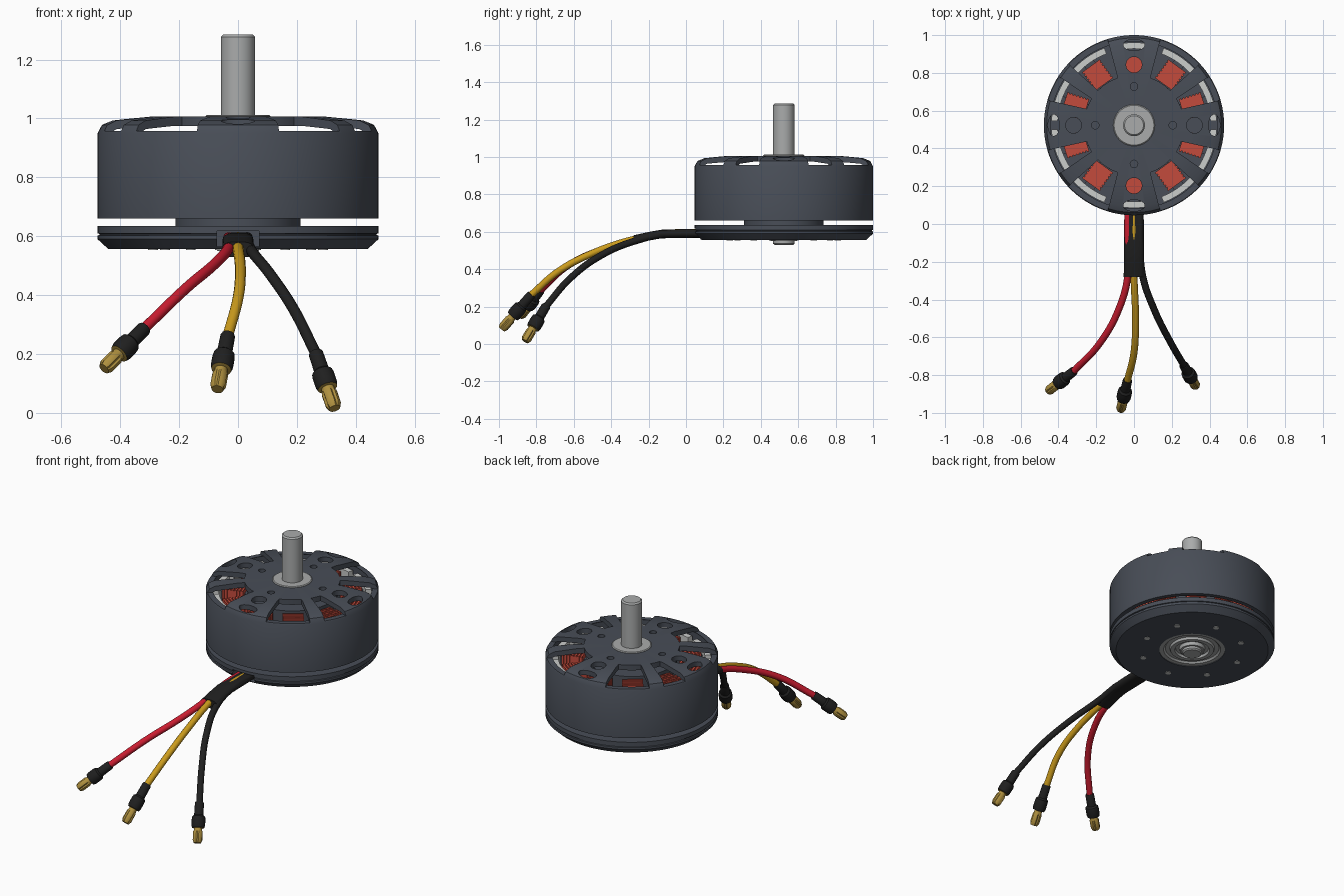
import bpy, bmesh, math
from math import sin, cos, radians, pi
from mathutils import Vector, Matrix

if "Cube" in bpy.data.objects:
    bpy.data.objects.remove(bpy.data.objects["Cube"])

CENTRE = Vector((0, 0.523, 0))


def material(name, r, g, b):
    m = bpy.data.materials.new(name)
    m.use_nodes = True
    m.diffuse_color = (r, g, b, 1)
    bsdf = next(n for n in m.node_tree.nodes if n.type == 'BSDF_PRINCIPLED')
    bsdf.inputs["Base Color"].default_value = (r, g, b, 1)
    return m


GUNMETAL = material("gunmetal", .065, .075, .095)
STEEL = material("steel", .4, .41, .41)
LIGHT = material("light_grey", .6, .61, .6)
COPPER = material("copper_winding", .55, .07, .045)
RED = material("red_insulation", .6, .012, .03)
YELLOW = material("yellow_insulation", .6, .33, .012)
BLACK = material("black_rubber", .014, .014, .014)
GOLD = material("gold_plating", .43, .28, .05)


def finish(ob):
    ob.data.shade_smooth()
    ob.data.set_sharp_from_angle(angle=radians(32))
    return ob


def make(name, bm, *mats, at=CENTRE):
    bmesh.ops.recalc_face_normals(bm, faces=bm.faces[:])
    me = bpy.data.meshes.new(name)
    bm.to_mesh(me)
    bm.free()
    ob = bpy.data.objects.new(name, me)
    bpy.context.collection.objects.link(ob)
    ob.location = at
    for m in mats:
        me.materials.append(m)
    return finish(ob)


def loft(bm, rings, cap=True):
    """Skin a list of point rings into a closed tube."""
    vs = [[bm.verts.new(p) for p in ring] for ring in rings]
    n = len(vs[0])
    for a, b in zip(vs, vs[1:]):
        for i in range(n):
            bm.faces.new((a[i], a[(i + 1) % n], b[(i + 1) % n], b[i]))
    if cap:
        bm.faces.new(vs[0])
        bm.faces.new(vs[-1])


def circle(r, z, n):
    return [(r * cos(2 * pi * i / n), r * sin(2 * pi * i / n), z) for i in range(n)]


def lathe(name, profile, mat, n=96, hollow=False):
    """Turn (radius, height) pairs; hollow closes the section on itself."""
    bm = bmesh.new()
    pts = profile + profile[:1] if hollow else profile
    loft(bm, [circle(r, z, n) for r, z in pts], cap=not hollow)
    if hollow:
        bmesh.ops.remove_doubles(bm, verts=bm.verts[:], dist=1e-5)
    return make(name, bm, mat)


def polar(r, deg):
    return Vector((r * cos(radians(deg)), r * sin(radians(deg)), 0))


def prism(bm, outline, z0, z1):
    loft(bm, [[(p[0], p[1], z) for p in outline] for z in (z0, z1)])


def sector(r0, r1, a0, a1, b0, b1, n=10):
    """Ring sector from a0..a1 on the inside to b0..b1 on the outside."""
    t = [i / n for i in range(n + 1)]
    return ([polar(r0, a0 + (a1 - a0) * u) for u in t]
            + [polar(r1, b1 + (b0 - b1) * u) for u in t])


def disc(c, r, n=24, stretch=1):
    side = Vector((-c.y, c.x, 0)).normalized()
    out = c.normalized()
    return [c + side * r * stretch * cos(2 * pi * i / n) + out * r * sin(2 * pi * i / n)
            for i in range(n)]


def cut(ob, bm):
    """Subtract the solids in bm and keep the plain result."""
    tool = make("cutter", bm)
    tool.hide_render = True
    mod = ob.modifiers.new("cut", 'BOOLEAN')
    mod.object, mod.operation, mod.solver = tool, 'DIFFERENCE', 'EXACT'
    bpy.context.view_layer.update()
    dg = bpy.context.evaluated_depsgraph_get()
    me = bpy.data.meshes.new_from_object(ob.evaluated_get(dg))
    ob.modifiers.clear()
    ob.data = me
    bpy.data.objects.remove(tool)
    finish(ob)


# Rotating bell: shell with spoke windows, slots and screw holes
bell = lathe("bell", [(.08, 1.006), (.3, 1.006), (.43, .993), (.462, .978), (.477, .95),
                      (.477, .66), (.45, .66), (.45, .952), (.43, .964), (.3, .975),
                      (.08, .975)], GUNMETAL, 128, hollow=True)
bm = bmesh.new()
for sx in (1, -1):
    for sy in (1, -1):
        for win in ((19, 32, 16, 33), (44, 71, 43, 73)):
            pts = [Vector((p.x * sx, p.y * sy, 0)) for p in sector(.265, .5, *win)]
            prism(bm, pts, .957, 1.1)
for a in range(0, 360, 90):
    prism(bm, disc(polar(.32, a), .042), .9, 1.1)
    prism(bm, disc(polar(.425, a), .03, stretch=1.9), .957, 1.1)
    prism(bm, disc(polar(.205, a), .02), .985, 1.1)
cut(bell, bm)

# Shaft and collar
lathe("shaft", [(.05, .53), (.058, .537), (.058, 1.277), (.05, 1.285)], STEEL, 48)
lathe("shaft_collar", [(.11, .96), (.11, 1.008), (.105, 1.012), (.07, 1.012)], STEEL, 64)

# Base plate with cable notch
base = lathe("base_plate", [(.19, .58), (.19, .556), (.44, .556), (.477, .59), (.477, .602),
                            (.471, .604), (.471, .608), (.477, .61), (.477, .635),
                            (.19, .635)], GUNMETAL, 128, hollow=True)
bm = bmesh.new()
prism(bm, [(x, y) for x, y in ((-.072, -.5), (.072, -.5), (.072, -.4), (-.072, -.4))], .565, .618)
cut(base, bm)
lathe("stator_neck", [(.213, .63), (.213, .69)], GUNMETAL, 64)
lathe("stator_core", [(.25, .69), (.25, .93)], GUNMETAL, 64)

# Bearing seat under the base
lathe("bearing_seat", [(.19, .6), (.19, .56), (.165, .56), (.155, .57), (.13, .57), (.125, .556),
                       (.1, .556), (.095, .57), (.075, .57), (.07, .55), (.05, .55)], STEEL, 64)
bm = bmesh.new()
for k in range(8):
    prism(bm, disc(polar(.295, 33 + 45 * k), .017, 16), .553, .558)
make("base_screws", bm, LIGHT)

# Stator teeth, winding turns and pole shoes
coils, shoes, teeth = bmesh.new(), bmesh.new(), bmesh.new()


def box(bm, size, at, deg):
    geo = bmesh.ops.create_cube(bm, size=1)
    m = Matrix.Rotation(radians(deg), 4, 'Z') @ Matrix.Translation(at) @ Matrix.Diagonal((*size, 1))
    bmesh.ops.transform(bm, matrix=m, verts=geo["verts"])


for k in range(10):
    a = 18 + 36 * k
    box(teeth, (.2, .06, .17), (.31, 0, .81), a)
    box(coils, (.12, .104, .212), (.328, 0, .81), a)
    for i in range(7):
        box(coils, (.011, .116, .225), (.274 + .018 * i, 0, .81), a)
    prism(shoes, sector(.405, .438, a - 15, a + 15, a - 15, a + 15), .7, .93)
make("stator_teeth", teeth, GUNMETAL)
make("coil_windings", coils, COPPER)
make("pole_shoes", shoes, LIGHT)

# Flat cable sleeve
bm = bmesh.new()
rings = []
for y, z, w, h in ((.12, .59, .05, .022), (.0, .59, .052, .023), (-.13, .588, .052, .023),
                   (-.2, .576, .052, .023), (-.28, .555, .055, .026)):
    rings.append([(w * math.copysign(abs(cos(t)) ** .6, cos(t)), y, z + h * sin(t))
                  for t in (2 * pi * i / 24 for i in range(24))])
loft(bm, rings)
make("cable_sleeve", bm, BLACK, at=(0, 0, 0))


def connector(name, start, tip):
    """Shrink sleeve, collar and fluted plug along one axis."""
    axis = Vector(tip) - Vector(start)
    L, n = axis.length, 24
    bm = bmesh.new()
    loft(bm, [circle(r, z * L, n) for r, z in ((.022, -.03), (.025, 0), (.026, .3), (.036, .34),
                                               (.038, .4), (.038, .56), (.034, .62), (.02, .63))])
    plug = []
    for r, z in ((.022, .6), (.022, .67), (.027, .72), (.027, .93), (.02, 1)):
        flute = .8 if .7 < z < .95 else 1
        plug.append([Vector((x, y, h)) * 1 if i % 6 else Vector((x * flute, y * flute, h))
                     for i, (x, y, h) in enumerate(circle(r, z * L, n))])
    loft(bm, plug)
    for f in bm.faces:
        f.material_index = int(f.calc_center_median().z > .61 * L
                               or (f.calc_center_median().z > .595 * L and len(f.verts) > 4))
    ob = make(name, bm, BLACK, GOLD, at=start)
    ob.rotation_mode = 'QUATERNION'
    ob.rotation_quaternion = axis.to_track_quat('Z', 'Y')


def wire(name, mat, pts, tip):
    cu = bpy.data.curves.new(name, 'CURVE')
    cu.dimensions = '3D'
    cu.bevel_depth, cu.bevel_resolution, cu.resolution_u = .0185, 4, 10
    cu.use_fill_caps = True
    sp = cu.splines.new('BEZIER')
    sp.bezier_points.add(len(pts) - 1)
    for bp, p in zip(sp.bezier_points, pts):
        bp.co = p
        bp.handle_left_type = bp.handle_right_type = 'AUTO'
    cu.materials.append(mat)
    bpy.context.collection.objects.link(bpy.data.objects.new(name, cu))
    connector(name + "_connector", pts[-1], tip)


# Three leads with plugs
wire("red_wire", RED, [(-.032, .1, .595), (-.032, -.1, .59), (-.032, -.27, .56), (-.08, -.45, .505),
                       (-.18, -.63, .42), (-.32, -.78, .285)], (-.455, -.885, .15))
wire("yellow_wire", YELLOW, [(0, .1, .595), (0, -.1, .592), (0, -.27, .562), (.008, -.5, .485),
                             (0, -.68, .39), (-.035, -.83, .26)], (-.07, -.985, .08))
wire("black_wire", BLACK, [(.032, .1, .595), (.032, -.1, .59), (.045, -.27, .552), (.11, -.46, .47),
                           (.19, -.62, .35), (.265, -.75, .2)], (.328, -.86, .015))
